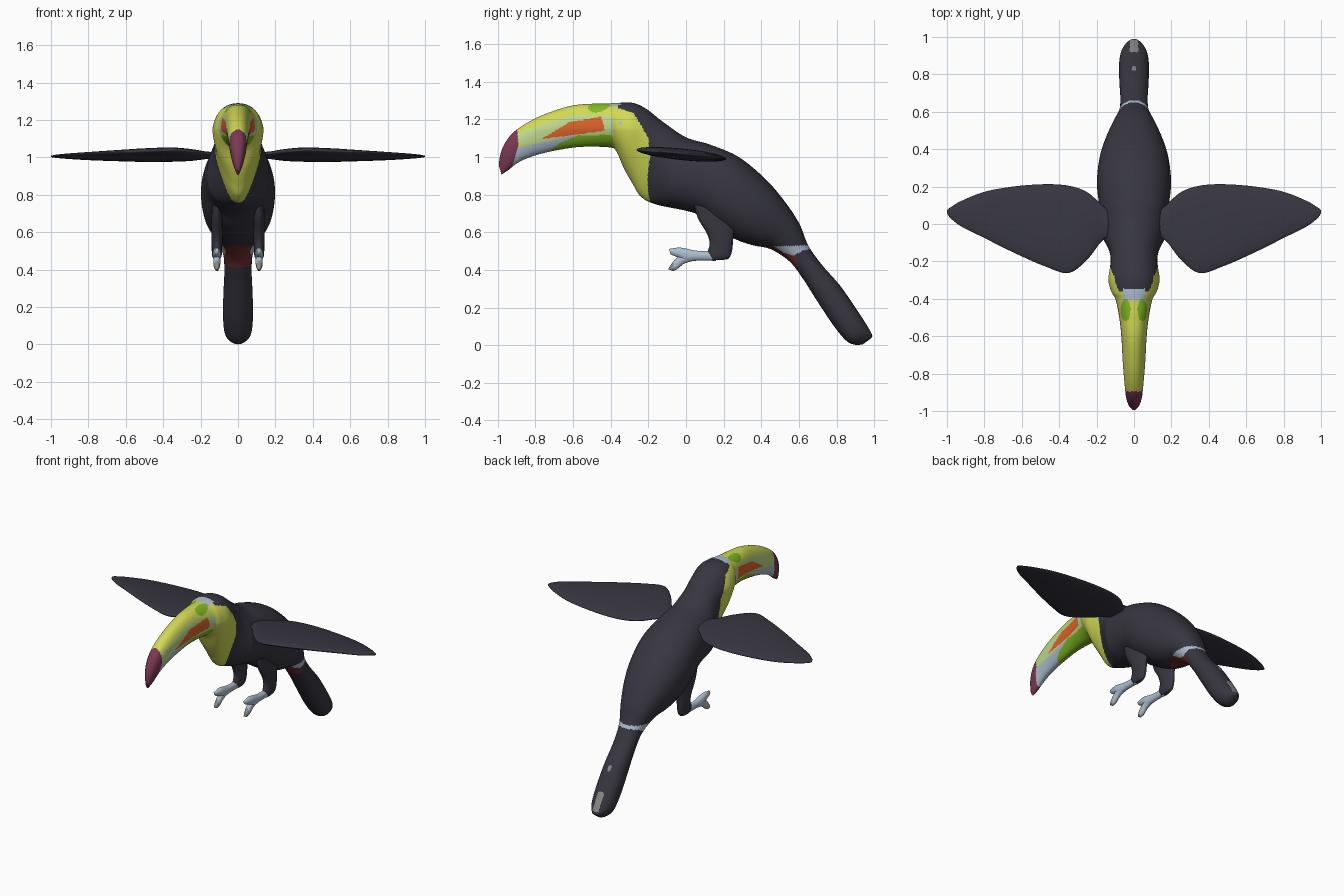
import bpy
import bmesh
from math import cos, sin, tau, copysign
from mathutils import Vector

if "Cube" in bpy.data.objects:
    bpy.data.objects.remove(bpy.data.objects["Cube"], do_unlink=True)

COLOURS = {
    "charcoal": (.038, .037, .053),
    "yellow": (.64, .69, .09),
    "pale_green": (.53, .71, .27),
    "orange": (.74, .13, .025),
    "leaf_green": (.21, .49, .015),
    "blue_grey": (.42, .52, .63),
    "maroon": (.20, .04, .09),
    "dark_red": (.18, .03, .03),
    "grey": (.25, .25, .24),
}
NAMES = list(COLOURS)
MATERIALS = []
for name, rgb in COLOURS.items():
    mat = bpy.data.materials.new(name)
    mat.use_nodes = True
    mat.diffuse_color = (*rgb, 1)
    shader = mat.node_tree.nodes["Principled BSDF"]
    shader.inputs["Base Color"].default_value = (*rgb, 1)
    shader.inputs["Roughness"].default_value = .7
    MATERIALS.append(mat)


def smooth_rows(rows, steps):
    """Catmull-Rom interpolation through the key cross-sections."""
    keys = [Vector(r) for r in rows]
    result = []
    for i in range(len(keys) - 1):
        a, b, c, d = keys[max(i - 1, 0)], keys[i], keys[i + 1], keys[min(i + 2, len(keys) - 1)]
        for k in range(steps):
            t = k / steps
            result.append((b * 2 + (c - a) * t + (a * 2 - b * 5 + c * 4 - d) * t * t
                           + (b * 3 - a - c * 3 + d) * t ** 3) / 2)
    return result + [keys[-1]]


def loft(name, rows, place, paint, steps=4, sides=20, power=1.0):
    """Skin oval rings; each row holds two opposite edge points and a half width."""
    bm = bmesh.new()
    rings = []
    for u1, v1, u2, v2, w in smooth_rows(rows, steps):
        ring = []
        for k in range(sides):
            angle = tau * (k + .5) / sides
            c, s = (copysign(abs(f) ** power, f) for f in (cos(angle), sin(angle)))
            m = (1 - c) / 2
            ring.append(bm.verts.new(place(u1 + (u2 - u1) * m, v1 + (v2 - v1) * m, w * s)))
        rings.append(ring)
    for r, q in zip(rings, rings[1:]):
        for k in range(sides):
            n = (k + 1) % sides
            bm.faces.new((r[k], r[n], q[n], q[k]))
    bm.faces.new(rings[0])
    bm.faces.new(rings[-1])
    bmesh.ops.recalc_face_normals(bm, faces=bm.faces)
    for f in bm.faces:
        f.smooth = True
        f.material_index = NAMES.index(paint(f.calc_center_median()))
    mesh = bpy.data.meshes.new(name)
    bm.to_mesh(mesh)
    bm.free()
    for m in MATERIALS:
        mesh.materials.append(m)
    obj = bpy.data.objects.new(name, mesh)
    bpy.context.collection.objects.link(obj)
    return obj


def inside(poly, y, z):
    hit = False
    for (y1, z1), (y2, z2) in zip(poly, poly[1:] + poly[:1]):
        if (z1 > z) != (z2 > z) and y < (y2 - y1) * (z - z1) / (z2 - z1) + y1:
            hit = not hit
    return hit


# Painted regions in side profile (y, z), first match wins
REGIONS = [
    ("maroon", [(-1.1, 1.2), (-.9, 1.2), (-.89, 1.06), (-.93, .93), (-.95, .8), (-1.1, .8)]),
    ("orange", [(-.77, 1.095), (-.62, 1.185), (-.45, 1.215), (-.43, 1.14), (-.56, 1.122)]),
    ("leaf_green", [(-.74, 1), (-.71, 1.045), (-.66, 1.08), (-.57, 1.115), (-.39, 1.118),
                    (-.385, 1.07), (-.42, 1)]),
    ("blue_grey", [(-.95, .9), (-.9, 1.05), (-.76, 1.08), (-.57, 1.12), (-.72, 1.02), (-.72, .9)]),
    ("pale_green", [(-.91, 1.06), (-.91, 1.12), (-.75, 1.18), (-.6, 1.225), (-.4, 1.225),
                    (-.39, 1.115), (-.57, 1.115), (-.76, 1.08)]),
    ("yellow", [(-1, 1.4), (-.375, 1.4), (-.36, 1.26), (-.28, 1.235), (-.24, 1.17), (-.2, 1.1),
                (-.19, 1), (-.205, .9), (-.2, .8), (-.17, .7), (-1, .7)]),
    ("dark_red", [(.36, .54), (.39, .525), (.47, .525), (.52, .49), (.58, .475), (.6, .42),
                  (.5, .36), (.34, .5)]),
    ("blue_grey", [(.46, .525), (.68, .532), (.68, .515), (.62, .503), (.57, .474), (.52, .49)]),
]


def paint_body(p):
    x, y, z = abs(p.x), p.y, p.z
    if z > 1.2 and ((x - .045) / .026) ** 2 + ((y + .46) / .06) ** 2 < 1:
        return "leaf_green"                                   # crown spots
    if z > 1.255 and -.41 < y < -.345 and x < .06:
        return "blue_grey"                                    # brow patch
    if (y + .35) ** 2 + (z - 1.18) ** 2 < .0001:
        return "blue_grey"                                    # eyes
    if abs(y + .393) < .004 and 1.11 < z < 1.21:
        return "blue_grey"                                    # rim behind the beak
    if x < .022 and z > .06 and .92 < y < .99:
        return "grey"                                         # tail tip mark
    if x ** 2 + (y - .83) ** 2 < .00015 and z > .25:
        return "grey"                                         # tail dot
    for colour, poly in REGIONS:
        if inside(poly, y, z):
            return colour
    return "charcoal"


def clamp(t):
    return max(0, min(1, t))


def place_body(u, v, s):
    """The throat and lower beak narrow towards their underside."""
    return (s * (1 - .55 * clamp((1.15 - v) / .4) * clamp((-.08 - u) / .12)), u, v)


# Beak, head, body and tail in one skin: top y, z, bottom y, z, half width
BODY = [
    (-.995, .955, -.98, .907, .015), (-.985, 1.02, -.945, .93, .036),
    (-.955, 1.085, -.9, .965, .049), (-.9, 1.145, -.84, .995, .054),
    (-.78, 1.215, -.74, 1.025, .06), (-.62, 1.27, -.6, 1.05, .067),
    (-.5, 1.283, -.5, 1.055, .079), (-.41, 1.285, -.4, 1.05, .098),
    (-.36, 1.288, -.37, 1.03, .12), (-.28, 1.287, -.33, .94, .139),
    (-.21, 1.255, -.285, .86, .14), (-.12, 1.185, -.24, .79, .146),
    (0, 1.105, -.16, .748, .165), (.13, 1.065, .05, .7, .185),
    (.28, 1, .16, .625, .198), (.42, .885, .27, .56, .185),
    (.52, .77, .36, .53, .155), (.6, .65, .45, .51, .115),
    (.65, .53, .55, .445, .08), (.72, .43, .62, .355, .073),
    (.82, .315, .7, .23, .078), (.91, .185, .78, .11, .08),
    (.965, .1, .85, .025, .07), (.99, .05, .9, .002, .04),
    (.975, .03, .94, .005, .015),
]
loft("body_and_beak", BODY, place_body, paint_body, steps=16, sides=128, power=.92)


# Wings: x, rear y, x, front y, half thickness
WING = [(x, rear, x, front, h) for x, rear, front, h in (
    (.1, .04, -.05, .014), (.17, .1, -.09, .018), (.25, .17, -.19, .026), (.35, .205, -.262, .03),
    (.48, .213, -.225, .03), (.65, .2, -.15, .024), (.8, .172, -.075, .018),
    (.92, .125, -.015, .012), (.98, .09, .03, .007), (1, .072, .06, .003))]


def paint_wing(p):
    x = abs(p.x)
    if p.y < -.078 + .52 * (x - .8):
        if .81 < x < .86:
            return "dark_red"
        if .89 < x < .95:
            return "blue_grey"
    return "charcoal"


# Legs: front or top y, z, back or bottom y, z, half width
THIGH = [(.03, .8, .27, .7, .028), (.06, .68, .255, .59, .03), (.107, .6, .25, .54, .03),
         (.125, .54, .245, .5, .028), (.11, .48, .235, .47, .026), (.125, .45, .22, .455, .014)]
SHIN = [(.16, .5, .16, .448, .018), (.06, .502, .06, .449, .02), (0, .514, 0, .442, .023),
        (-.04, .519, -.03, .46, .021), (-.09, .512, -.082, .482, .011)]
TOE = [(.01, .49, .03, .445, .017), (-.045, .468, -.01, .433, .019),
       (-.078, .432, -.045, .405, .017), (-.095, .405, -.07, .393, .009)]

for side, label in ((1, "left"), (-1, "right")):
    def place_wing(u, v, s):
        return (side * u, v, 1.012 - .1 * v + s)

    def place_leg(u, v, s):
        return (side * (.113 + s), u, v)

    loft(label + "_wing", WING, place_wing, paint_wing, steps=8, sides=64)
    loft(label + "_thigh", THIGH, place_leg, lambda p: "charcoal")
    loft(label + "_shin_and_toe", SHIN, place_leg, lambda p: "blue_grey")
    loft(label + "_lower_toe", TOE, place_leg, lambda p: "grey" if p.y < -.065 else "blue_grey")
